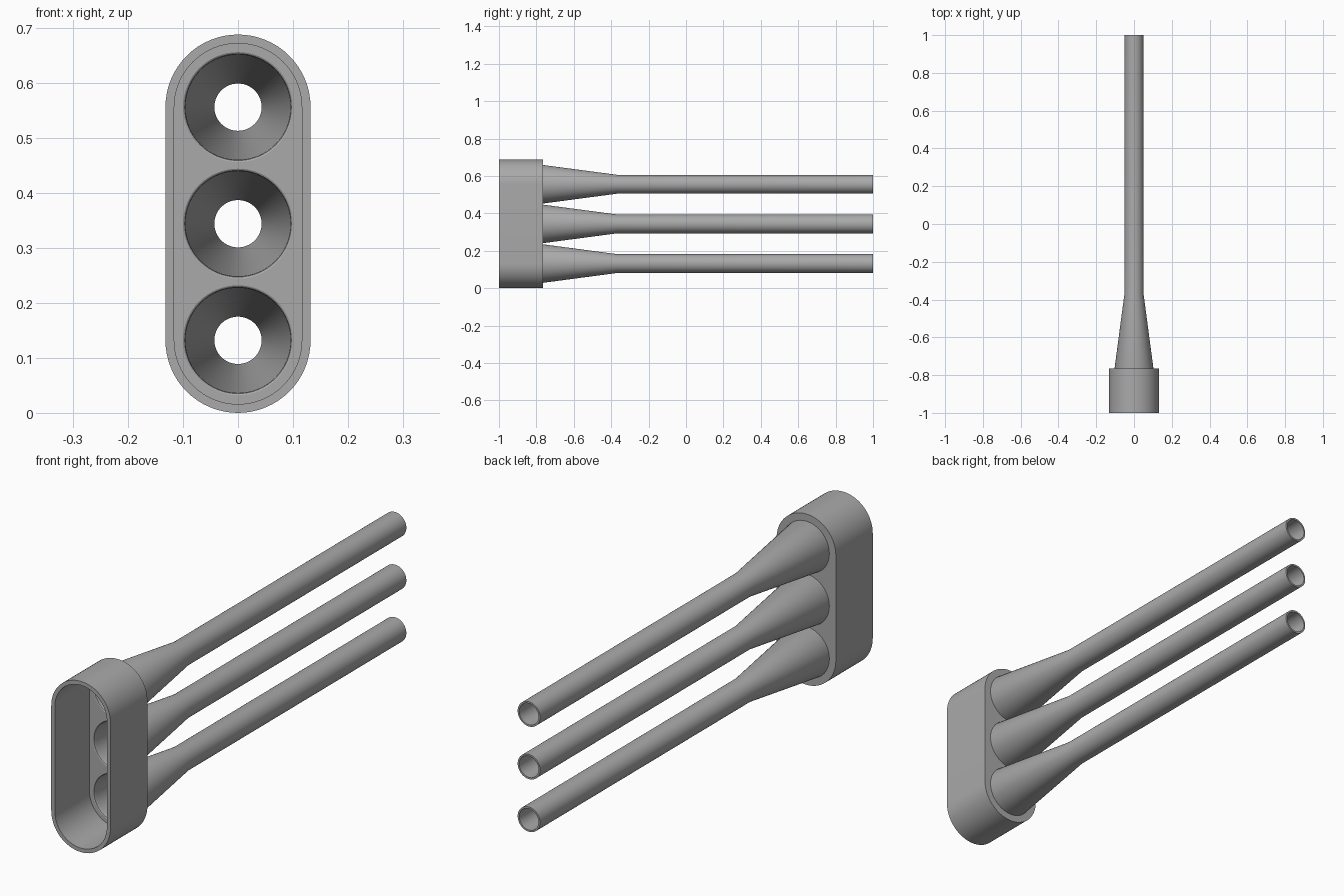
import bpy, bmesh, math
from mathutils import Vector

if "Cube" in bpy.data.objects:
    bpy.data.objects.remove(bpy.data.objects["Cube"], do_unlink=True)

SEG = 64
FRONT, FLOOR, BACK, TIP = -1.0, -0.78, -0.765, 1.0
MID, PITCH = 0.344, 0.212
CENTRES = [MID - PITCH, MID, MID + PITCH]

grey = bpy.data.materials.new("plain grey")
grey.use_nodes = True
colour = (0.4, 0.4, 0.4, 1)
grey.diffuse_color = colour
grey.node_tree.nodes["Principled BSDF"].inputs["Base Color"].default_value = colour


def ring(bm, radius, y, z, stretch=0.0):
    """Circle in the xz plane, pulled into a slot when stretch is set."""
    verts = []
    for half in (0, 1):
        for i in range(SEG // 2 + (1 if stretch else 0)):
            a = math.pi * (half + i / (SEG // 2))
            shift = -stretch if half else stretch
            verts.append(bm.verts.new((radius * math.cos(a), y,
                                       z + shift + radius * math.sin(a))))
    return verts


def bridge(bm, a, b):
    for i in range(len(a)):
        j = (i + 1) % len(a)
        bm.faces.new((a[i], a[j], b[j], b[i]))


def loop_edges(bm, verts):
    return [bm.edges.get((v, verts[i - 1])) or bm.edges.new((v, verts[i - 1]))
            for i, v in enumerate(verts)]


def plate(bm, border, hole_radius, y):
    """Fill a slot outline, leaving the three round openings."""
    edges = loop_edges(bm, border)
    for z in CENTRES:
        edges += loop_edges(bm, ring(bm, hole_radius, y, z))
    bmesh.ops.triangle_fill(bm, edges=edges, use_beauty=True, normal=Vector((0, 1, 0)))


def finish(bm, name):
    bmesh.ops.recalc_face_normals(bm, faces=bm.faces)
    mesh = bpy.data.meshes.new(name)
    bm.to_mesh(mesh)
    bm.free()
    mesh.materials.append(grey)
    obj = bpy.data.objects.new(name, mesh)
    bpy.context.collection.objects.link(obj)
    bpy.ops.object.select_all(action="DESELECT")
    obj.select_set(True)
    bpy.context.view_layer.objects.active = obj
    bpy.ops.object.shade_smooth_by_angle(angle=math.radians(25))


# Slot-shaped cup, open at the front
bm = bmesh.new()
loops = [ring(bm, r, y, MID, PITCH)
         for r, y in ((0.132, BACK), (0.132, FRONT), (0.116, FRONT), (0.116, FLOOR))]
for a, b in zip(loops, loops[1:]):
    bridge(bm, a, b)
plate(bm, loops[-1], 0.1, FLOOR)
plate(bm, loops[0], 0.103, BACK)
finish(bm, "cup")

# Hollow funnels running into long tubes: inside first, then back along the outside
profile = [(0.1, FLOOR), (0.097, -0.778), (0.0955, -0.773), (0.095, BACK),
           (0.043, -0.365), (0.043, TIP), (0.05, TIP), (0.05, -0.365), (0.103, BACK)]
for name, z in zip(("lower_tube", "middle_tube", "upper_tube"), CENTRES):
    bm = bmesh.new()
    rings = [ring(bm, r, y, z) for r, y in profile]
    for a, b in zip(rings, rings[1:]):
        bridge(bm, a, b)
    bridge(bm, rings[-1], rings[0])
    finish(bm, name)
